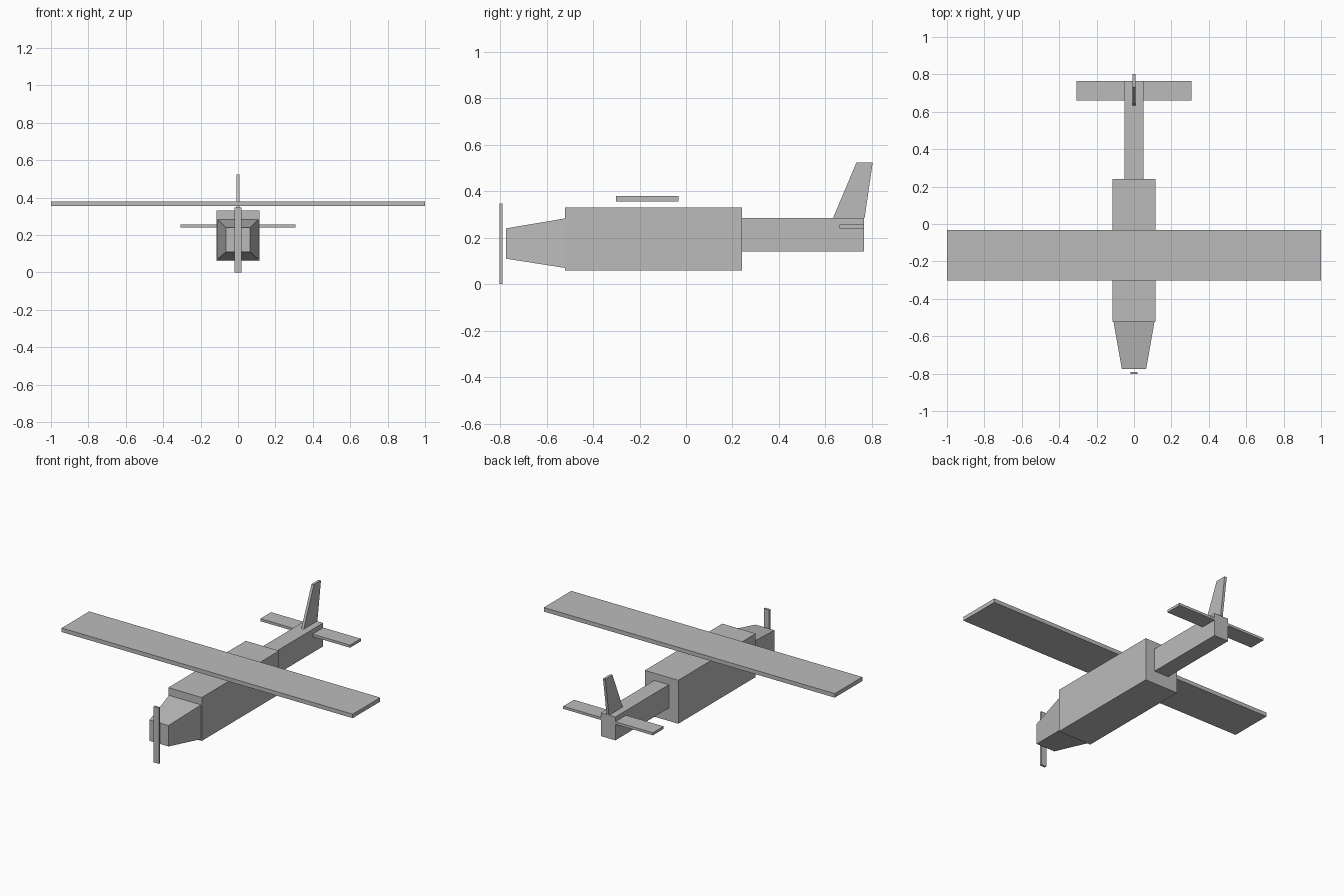
import bpy

cube = bpy.data.objects.get("Cube")
if cube:
    bpy.data.objects.remove(cube, do_unlink=True)

# Single plain grey for the whole aircraft
GREY = (0.5, 0.5, 0.5, 1.0)
grey = bpy.data.materials.new("plain_grey")
grey.use_nodes = True
grey.diffuse_color = GREY
shader = next(n for n in grey.node_tree.nodes if n.type == "BSDF_PRINCIPLED")
shader.inputs["Base Color"].default_value = GREY
shader.inputs["Roughness"].default_value = 0.8


def loft(name, ring_a, ring_b):
    """Closed solid between two four-cornered rings; ring_b lies ahead of
    ring_a along the right-hand normal of ring_a."""
    faces = [(3, 2, 1, 0), (4, 5, 6, 7)]
    for i in range(4):
        j = (i + 1) % 4
        faces.append((i, j, j + 4, i + 4))
    mesh = bpy.data.meshes.new(name)
    mesh.from_pydata(ring_a + ring_b, [], faces)
    mesh.materials.append(grey)
    obj = bpy.data.objects.new(name, mesh)
    bpy.context.collection.objects.link(obj)
    return obj


def section(y, half_width, low, high):
    """Rectangular cross-section at station y, facing the front."""
    w = half_width
    return [(-w, y, low), (w, y, low), (w, y, high), (-w, y, high)]


def block(name, half_width, front, back, low, high):
    return loft(name, section(back, half_width, low, high),
                section(front, half_width, low, high))


# Body: cabin, tapered nose and narrow tail boom
block("cabin", 0.115, -0.52, 0.24, 0.06, 0.33)
loft("nose", section(-0.52, 0.11, 0.07, 0.283),
     section(-0.775, 0.065, 0.11, 0.24))
block("tail_boom", 0.05, 0.24, 0.765, 0.14, 0.285)

# Lifting surfaces
block("main_wing", 1.0, -0.302, -0.032, 0.355, 0.38)
block("tailplane", 0.308, 0.66, 0.765, 0.24, 0.256)

# Swept tail fin, a side profile given thickness
fin = [(0.632, 0.284), (0.768, 0.284), (0.803, 0.523), (0.733, 0.523)]
loft("tail_fin", [(-0.008, y, z) for y, z in fin],
     [(0.008, y, z) for y, z in fin])

# Two-bladed propeller standing upright ahead of the nose
block("propeller", 0.018, -0.803, -0.79, 0.0, 0.347)
